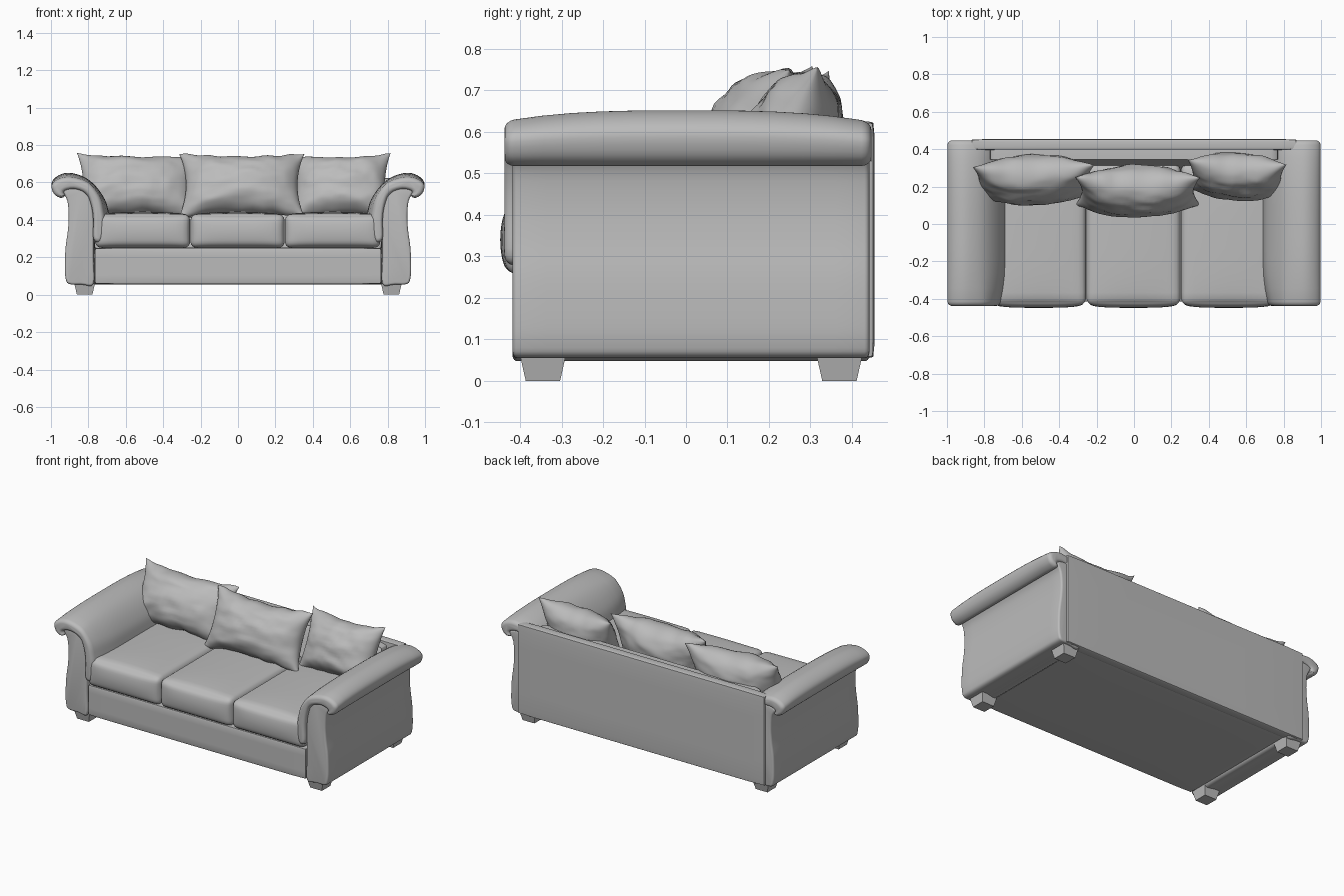
import bpy, bmesh, math
from mathutils import Vector, Matrix, noise

if "Cube" in bpy.data.objects:
    bpy.data.objects.remove(bpy.data.objects["Cube"])

fabric = bpy.data.materials.new("grey fabric")
fabric.use_nodes = True
GREY = (0.5, 0.5, 0.5, 1)
fabric.diffuse_color = GREY
fabric.node_tree.nodes["Principled BSDF"].inputs["Base Color"].default_value = GREY


def finish(name, bm, angle=40):
    bmesh.ops.recalc_face_normals(bm, faces=bm.faces)
    mesh = bpy.data.meshes.new(name)
    bm.to_mesh(mesh)
    bm.free()
    mesh.materials.append(fabric)
    ob = bpy.data.objects.new(name, mesh)
    bpy.context.collection.objects.link(ob)
    bpy.ops.object.select_all(action='DESELECT')
    ob.select_set(True)
    bpy.context.view_layer.objects.active = ob
    bpy.ops.object.shade_smooth_by_angle(angle=math.radians(angle))
    return ob


def smooth_ring(pts, steps=4):
    """Closed Catmull-Rom curve through the points."""
    out, n = [], len(pts)
    for i in range(n):
        a, b, c, d = (Vector(pts[(i + k) % n]) for k in (-1, 0, 1, 2))
        for s in range(steps):
            t = s / steps
            out.append(0.5 * (2 * b + (c - a) * t + (2 * a - 5 * b + 4 * c - d) * t * t
                              + (3 * b - a - 3 * c + d) * t ** 3))
    return out


def inset_ring(ring, dist):
    n = len(ring)
    area = sum(ring[i].x * ring[(i + 1) % n].y - ring[(i + 1) % n].x * ring[i].y for i in range(n))
    side = 1 if area > 0 else -1
    out = []
    for i in range(n):
        t = (ring[(i + 1) % n] - ring[i - 1]).normalized()
        out.append(ring[i] + Vector((-t.y, t.x)) * dist * side)
    return out


def arm_shape(x, y, z):
    """Arch the roll along its length and draw the inner face back at the front."""
    if z > 0.52:
        z = 0.52 + (z - 0.52) * (1 - 0.2 * (abs(y) / 0.44) ** 3)
    front = max(0, (-0.2 - y) / 0.24) ** 2
    x += 0.035 * front * min(1, max(0, (0.8 - x) / 0.12))
    return x, y, z


def loft_arm(name, pts, y0, y1, r, side):
    """Arm profile run from front to back with rounded ends."""
    ring = smooth_ring(pts)
    stations = []
    for k in range(5):
        a = k / 4 * math.pi / 2
        stations.append((y0 + r * (1 - math.sin(a)), r * (1 - math.cos(a))))
    stations = [(y0 + r * (1 - math.cos(k * math.pi / 8)),
                 r * (1 - math.sin(k * math.pi / 8))) for k in range(5)]
    body = [(y0 + r + (y1 - y0 - 2 * r) * k / 12, 0) for k in range(1, 12)]
    back = [(y0 + y1 - y, d) for y, d in reversed(stations)]
    bm = bmesh.new()
    rows = []
    for y, d in stations + body + back:
        row = []
        for p in inset_ring(ring, d):
            x, yy, z = arm_shape(p.x, y, p.y)
            row.append(bm.verts.new((side * x, yy, z)))
        rows.append(row)
    n = len(ring)
    for a, b in zip(rows, rows[1:]):
        for i in range(n):
            bm.faces.new((a[i], a[(i + 1) % n], b[(i + 1) % n], b[i]))
    bm.faces.new(rows[0])
    bm.faces.new(rows[-1])
    return finish(name, bm)


def soft_box(name, lo, hi, r, cuts=5, crown=0.0, front=0.0, lean=0.0):
    """Rounded box with optional crowned top, bulging front and leaning front face."""
    lo, hi = Vector(lo), Vector(hi)
    mid, half = (lo + hi) / 2, (hi - lo) / 2
    bm = bmesh.new()
    bmesh.ops.create_cube(bm, size=2)
    bmesh.ops.subdivide_edges(bm, edges=bm.edges[:], cuts=cuts, use_grid_fill=True)
    for v in bm.verts:
        u = Vector([math.sin(c * math.pi / 2) for c in v.co])
        p = Vector([u[i] * half[i] for i in range(3)])
        core = Vector([max(-half[i] + r, min(half[i] - r, p[i])) for i in range(3)])
        d = p - core
        if d.length > 1e-6:
            p = core + d.normalized() * r
        if u.z > 0:
            p.z += crown * (1 - u.x ** 2) * (1 - u.y ** 4) * u.z
        if u.y < 0:
            p.y += front * (1 - u.x ** 4) * (1 - u.z ** 2) * u.y
            p.y += lean * (u.z + 1) / 2 * -u.y
        v.co = p + mid
    return finish(name, bm)


def pillow(name, centre, w, h, thick, tilt, turn, roll, seed):
    """Pinched scatter pillow with soft creases."""
    n = 36
    bm = bmesh.new()
    bmesh.ops.create_grid(bm, x_segments=n, y_segments=n, size=1)
    front = bm.verts[:]
    dup = bmesh.ops.duplicate(bm, geom=bm.verts[:] + bm.edges[:] + bm.faces[:])
    back = [g for g in dup["geom"] if isinstance(g, bmesh.types.BMVert)]
    place = (Matrix.Translation(centre) @ Matrix.Rotation(turn, 4, 'Z')
             @ Matrix.Rotation(tilt, 4, 'X') @ Matrix.Rotation(roll, 4, 'Y'))
    for verts, s in ((front, -1), (back, 1)):
        for v in verts:
            u, t = math.sin(v.co.x * math.pi / 2), math.sin(v.co.y * math.pi / 2)
            x = w * u * (1 - 0.11 * u * u * (1 - t * t))
            z = h * t * (1 - 0.15 * t * t * (1 - u * u))
            edge = max(0, (1 - u * u) * (1 - t * t))
            wave = noise.noise(Vector((u * 2.2 + seed, t * 2.2, s * 3)))
            crease = noise.noise(Vector((u * 5, t * 5 + seed, s * 2)))
            y = s * thick * edge ** 0.55 * (1 + 0.14 * wave + 0.06 * crease)
            z += 0.012 * noise.noise(Vector((u * 4, seed, t))) * abs(t)
            v.co = place @ Vector((x, y, z))
    bmesh.ops.remove_doubles(bm, verts=bm.verts[:], dist=0.0003)
    return finish(name, bm, 60)


# Arms: scrolled side panel with a padded roll wrapped over it
panel = [(0.765, 0.058), (0.765, 0.2), (0.765, 0.4), (0.785, 0.5), (0.83, 0.57), (0.89, 0.585),
         (0.935, 0.56), (0.912, 0.5), (0.905, 0.42), (0.91, 0.34), (0.922, 0.25),
         (0.926, 0.15), (0.922, 0.09), (0.905, 0.058), (0.84, 0.055)]
pad = [(0.685, 0.4), (0.693, 0.45), (0.712, 0.51), (0.76, 0.58), (0.82, 0.628), (0.9, 0.652),
       (0.96, 0.638), (0.996, 0.6), (0.985, 0.545), (0.95, 0.518), (0.925, 0.53),
       (0.93, 0.56), (0.88, 0.575), (0.82, 0.55), (0.78, 0.48), (0.765, 0.4),
       (0.765, 0.3), (0.72, 0.28), (0.69, 0.32)]
for side, label in ((1, "left"), (-1, "right")):
    loft_arm(label + "_arm_panel", panel, -0.418, 0.442, 0.012, side)
    loft_arm(label + "_arm_pad", pad, -0.438, 0.447, 0.024, side)

# Base, back panel and padded inner back
soft_box("base_rail", (-0.767, -0.415, 0.055), (0.767, 0.42, 0.252), 0.012)
soft_box("back_panel", (-0.87, 0.395, 0.055), (0.87, 0.455, 0.625), 0.012)
soft_box("inner_back", (-0.77, 0.26, 0.24), (0.77, 0.43, 0.61), 0.025, cuts=9, lean=0.11)

# Three seat cushions
seams = (-0.765, -0.255, 0.25, 0.762)
for name, a, b in zip(("right", "middle", "left"), seams, seams[1:]):
    soft_box(name + "_seat_cushion", (a + 0.001, -0.43, 0.25), (b - 0.001, 0.32, 0.43),
             0.035, cuts=15, crown=0.014, front=0.018)

# Scatter pillows
pillow("right_pillow", (-0.54, 0.235, 0.582), 0.325, 0.185, 0.125, -0.42, 0.03, 0.03, 1.3)
pillow("middle_pillow", (0.02, 0.175, 0.585), 0.335, 0.185, 0.13, -0.42, 0.0, 0.0, 4.7)
pillow("left_pillow", (0.55, 0.255, 0.582), 0.265, 0.185, 0.115, -0.42, -0.06, -0.02, 8.1)

# Tapered feet
for sx, lx in ((1, "left"), (-1, "right")):
    for cy, ly in ((-0.345, "front"), (0.37, "back")):
        bm = bmesh.new()
        bmesh.ops.create_cube(bm, size=1)
        for v in bm.verts:
            top = v.co.z > 0
            k = 0.11 if top else 0.083
            v.co = (sx * 0.82 + v.co.x * k, cy + v.co.y * k, 0.06 if top else 0)
        finish(ly + "_" + lx + "_foot", bm, 20)
